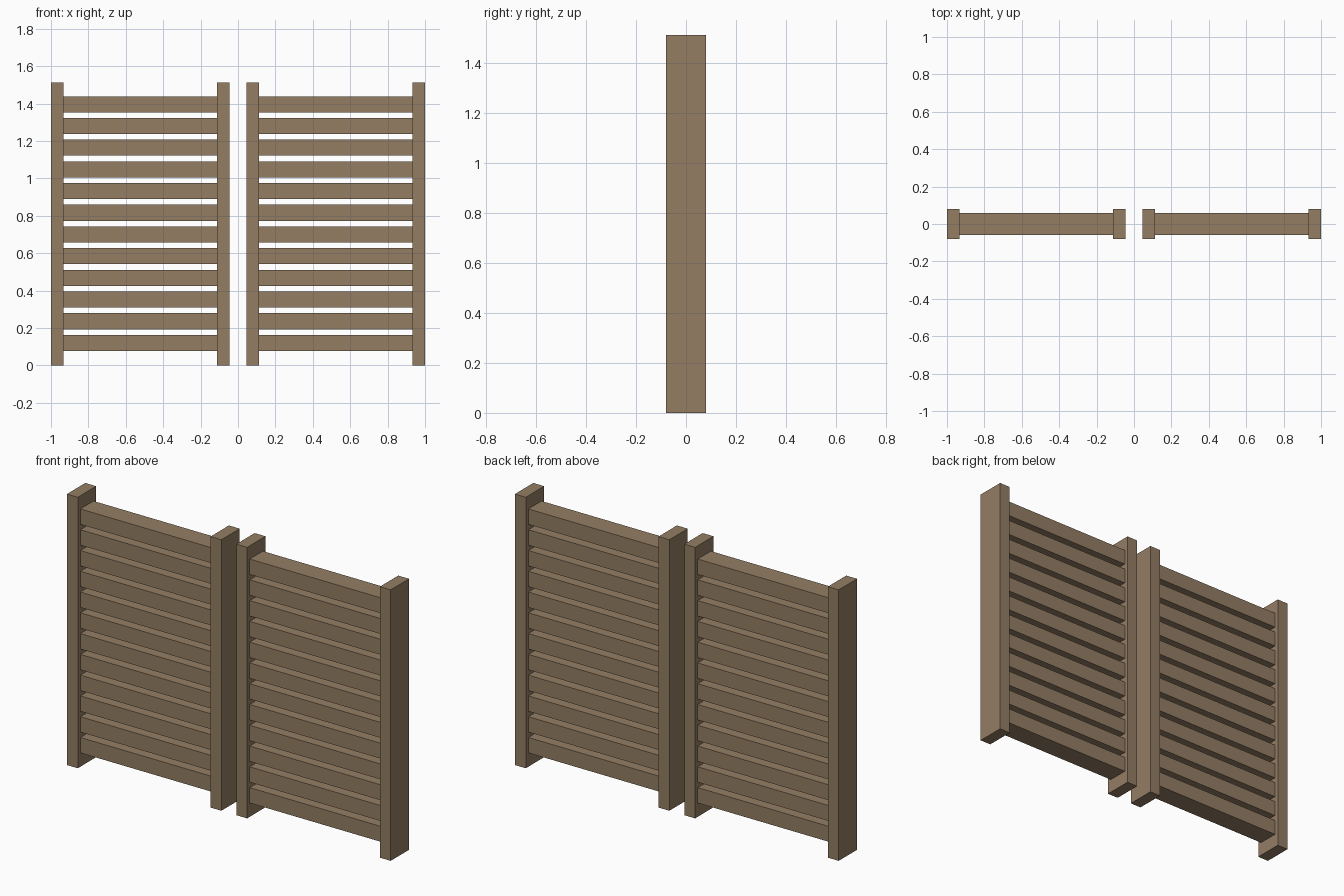
import bpy

default = bpy.data.objects.get("Cube")
if default:
    bpy.data.objects.remove(default, do_unlink=True)

# Weathered wood for every part
wood = bpy.data.materials.new("weathered_wood")
wood.use_nodes = True
colour = (0.296, 0.207, 0.127, 1.0)
wood.diffuse_color = colour
bsdf = wood.node_tree.nodes["Principled BSDF"]
bsdf.inputs["Base Color"].default_value = colour
bsdf.inputs["Roughness"].default_value = 0.9

POST_W, POST_D, POST_H = 0.067, 0.162, 1.513
SLAT_D, SLAT_H, SLAT_COUNT = 0.116, 0.086, 12
FIRST_SLAT, PITCH = 0.077, 0.116
OUTER, INNER = 1.0, 0.046


def box(name, x0, x1, depth, z0, height):
    """Box centred on y = 0, with its geometry applied."""
    bpy.ops.mesh.primitive_cube_add(size=1, location=((x0 + x1) / 2, 0, z0 + height / 2))
    ob = bpy.context.object
    ob.name = name
    ob.scale = (x1 - x0, depth, height)
    bpy.ops.object.transform_apply(location=False, rotation=False, scale=True)
    ob.data.materials.append(wood)
    return ob


# Two matching panels, each with two posts and a stack of slats
for side, sign in (("left", 1), ("right", -1)):
    def part(name, a, b, depth, z0, height):
        x0, x1 = sorted((a * sign, b * sign))
        box(f"{side}_{name}", x0, x1, depth, z0, height)

    part("outer_post", OUTER - POST_W, OUTER, POST_D, 0, POST_H)
    part("inner_post", INNER, INNER + POST_W, POST_D, 0, POST_H)
    for i in range(SLAT_COUNT):
        part(f"slat_{i + 1}", INNER + POST_W, OUTER - POST_W,
             SLAT_D, FIRST_SLAT + i * PITCH, SLAT_H)
